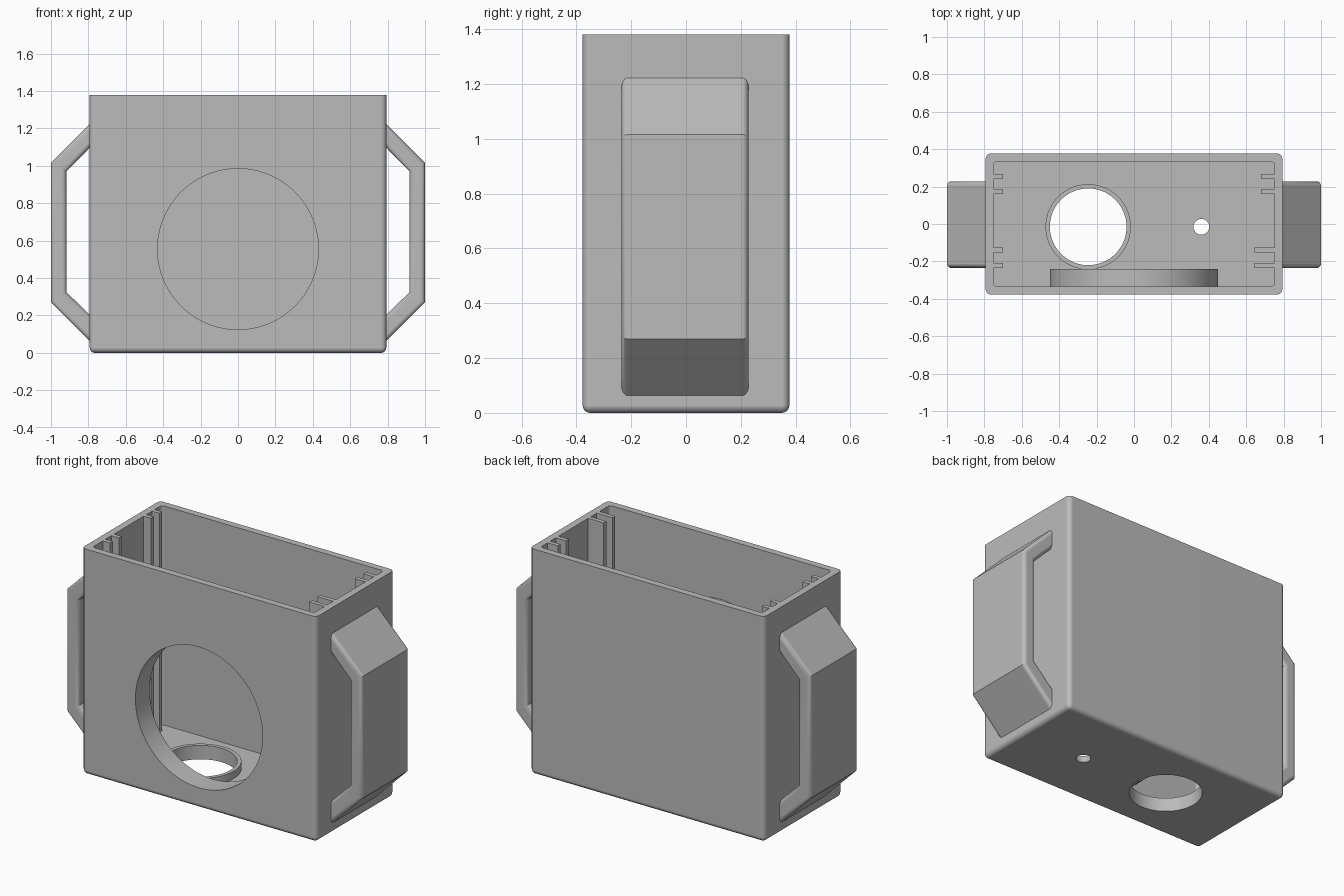
import bpy, bmesh, math
from mathutils import Matrix, Vector

if "Cube" in bpy.data.objects:
    bpy.data.objects.remove(bpy.data.objects["Cube"], do_unlink=True)

grey = bpy.data.materials.new("plain grey")
grey.use_nodes = True
grey.diffuse_color = (0.5, 0.5, 0.5, 1)
grey.node_tree.nodes["Principled BSDF"].inputs["Base Color"].default_value = (0.5, 0.5, 0.5, 1)


def finish(bm, name):
    bmesh.ops.recalc_face_normals(bm, faces=bm.faces)
    mesh = bpy.data.meshes.new(name)
    bm.to_mesh(mesh)
    bm.free()
    mesh.materials.append(grey)
    obj = bpy.data.objects.new(name, mesh)
    bpy.context.collection.objects.link(obj)
    return obj


def block(name, lo, hi, radius=0, round_edge=None):
    """Box between two corners, with chosen edges rounded."""
    lo, hi = Vector(lo), Vector(hi)
    bm = bmesh.new()
    bmesh.ops.create_cube(bm, size=1, matrix=Matrix.Translation((lo + hi) / 2)
                          @ Matrix.Diagonal((*(hi - lo), 1)))
    if radius:
        edges = [e for e in bm.edges if round_edge(*(v.co for v in e.verts))]
        bmesh.ops.bevel(bm, geom=edges, offset=radius, segments=6,
                        profile=0.5, affect='EDGES')
    return finish(bm, name)


def cylinder(name, radius, start, end):
    """Round bar from start to end."""
    start, end = Vector(start), Vector(end)
    axis = end - start
    bm = bmesh.new()
    turn = axis.to_track_quat('Z', 'Y').to_matrix().to_4x4()
    bmesh.ops.create_cone(bm, cap_ends=True, segments=96, radius1=radius, radius2=radius,
                          depth=axis.length,
                          matrix=Matrix.Translation((start + end) / 2) @ turn)
    return finish(bm, name)


def cut(target, cutter):
    mod = target.modifiers.new("cut", 'BOOLEAN')
    mod.operation = 'DIFFERENCE'
    mod.solver = 'EXACT'
    mod.object = cutter
    bpy.context.view_layer.objects.active = target
    bpy.ops.object.modifier_apply(modifier=mod.name)
    bpy.data.objects.remove(cutter, do_unlink=True)


def smooth(obj):
    bpy.ops.object.select_all(action='DESELECT')
    obj.select_set(True)
    bpy.context.view_layer.objects.active = obj
    bpy.ops.object.shade_smooth_by_angle(angle=math.radians(30))
    mod = obj.modifiers.new("flat faces", 'WEIGHTED_NORMAL')
    mod.keep_sharp = True


# Outer case: rounded everywhere except the open top rim
W, D, H = 0.793, 0.377, 1.38
case = block("case", (-W, -D, 0), (W, D, H), 0.028,
             lambda a, b: min(a.z, b.z) < 0.01)

# Cavity, reduced by the guide rails and the two raised collars
cavity = block("cavity", (-0.75, -0.335, 0.04), (0.75, 0.335, 1.6), 0.02,
               lambda a, b: abs(a.z - b.z) > 0.1)
for y, right_end in ((0.253, 0.68), (0.173, 0.68), (-0.139, 0.645), (-0.222, 0.645)):
    cut(cavity, block("left_rail", (-0.9, y - 0.013, -0.1), (-0.70, y + 0.013, 1.8)))
    cut(cavity, block("right_rail", (right_end, y - 0.013, -0.1), (0.9, y + 0.013, 1.8)))
cut(cavity, cylinder("front_collar", 0.45, (0, -0.5, 0.555), (0, -0.24, 0.555)))
cut(cavity, cylinder("floor_collar", 0.228, (-0.245, -0.015, -0.1), (-0.245, -0.015, 0.085)))
cut(case, cavity)

# Openings in the front wall and floor
cut(case, cylinder("front_hole", 0.43, (0, -0.6, 0.555), (0, -0.2, 0.555)))
cut(case, cylinder("floor_hole", 0.205, (-0.245, -0.015, -0.1), (-0.245, -0.015, 0.2)))
cut(case, cylinder("cable_hole", 0.042, (0.36, -0.015, -0.1), (0.36, -0.015, 0.2)))
smooth(case)


# Side handles: bent flat bars with rounded long edges
def handle(name, side):
    outer = [(0.77, 1.245), (1.0, 1.015), (1.0, 0.27), (0.77, 0.04)]
    inner = [(0.77, 0.18), (0.917, 0.325), (0.917, 0.97), (0.77, 1.12)]
    bm = bmesh.new()
    face = bm.faces.new([bm.verts.new((side * x, -0.235, z)) for x, z in outer + inner])
    moved = bmesh.ops.extrude_face_region(bm, geom=[face])["geom"]
    bmesh.ops.translate(bm, vec=(0, 0.463, 0),
                        verts=[g for g in moved if isinstance(g, bmesh.types.BMVert)])
    edges = []
    for e in bm.edges:
        a, b = (v.co for v in e.verts)
        in_wall = abs(a.x) < 0.78 and abs(b.x) < 0.78
        if abs(a.y - b.y) < 0.01 and not in_wall:
            edges.append(e)
    bmesh.ops.bevel(bm, geom=edges, offset=0.024, segments=6, profile=0.5, affect='EDGES')
    smooth(finish(bm, name))


handle("left_handle", 1)
handle("right_handle", -1)
